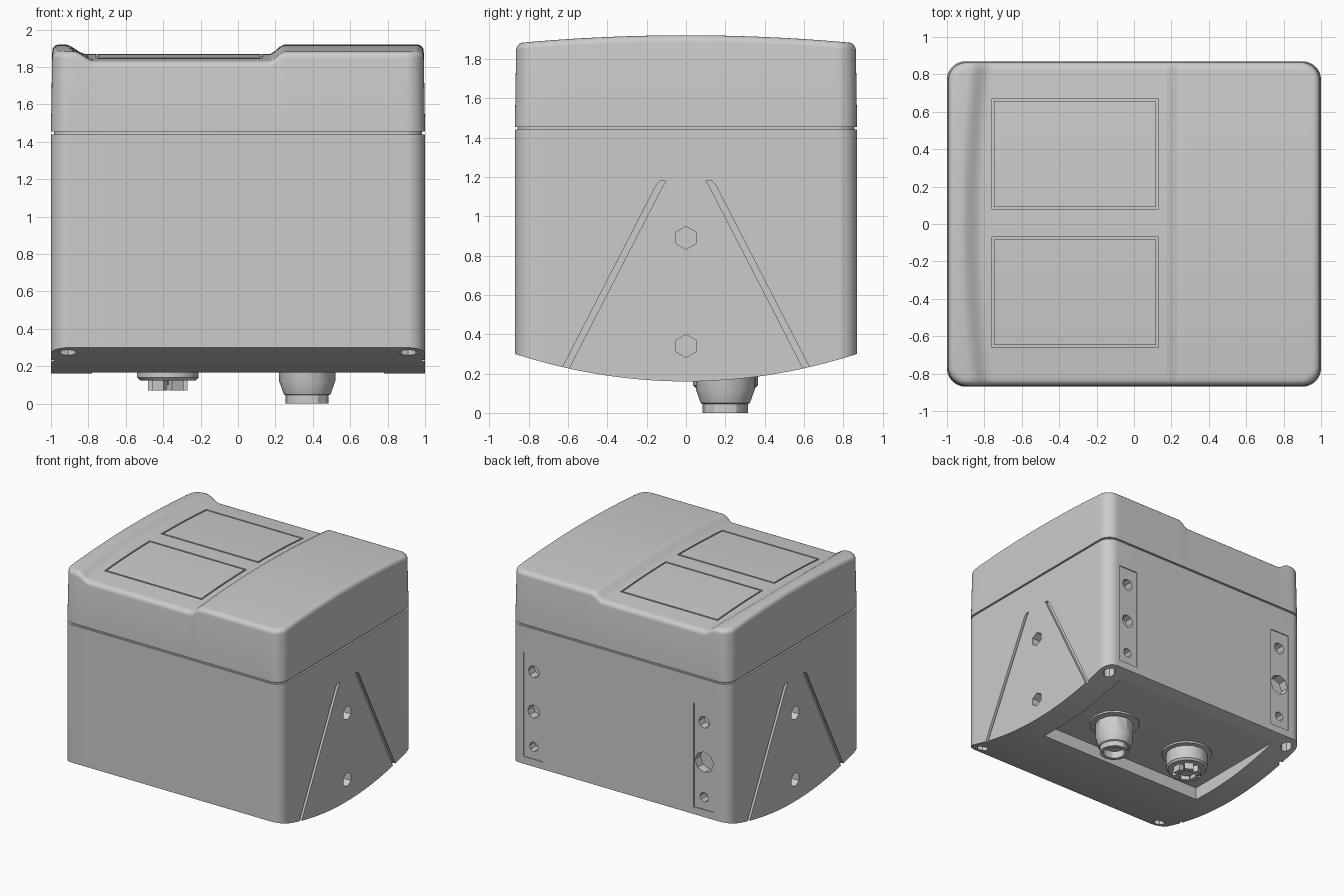
import bpy, bmesh, math
from mathutils import Vector, Matrix

if "Cube" in bpy.data.objects:
    bpy.data.objects.remove(bpy.data.objects["Cube"], do_unlink=True)

HALF_X, HALF_Y, CORNER = 1.0, 0.87, 0.1

grey = bpy.data.materials.new("light_grey_plastic")
grey.use_nodes = True
grey.diffuse_color = (0.6, 0.6, 0.6, 1)
for node in grey.node_tree.nodes:
    if node.type == 'BSDF_PRINCIPLED':
        node.inputs["Base Color"].default_value = (0.6, 0.6, 0.6, 1)


def finish(bm, name):
    bmesh.ops.recalc_face_normals(bm, faces=bm.faces)
    mesh = bpy.data.meshes.new(name)
    bm.to_mesh(mesh)
    bm.free()
    obj = bpy.data.objects.new(name, mesh)
    bpy.context.scene.collection.objects.link(obj)
    mesh.materials.append(grey)
    return obj


def activate(obj):
    bpy.ops.object.select_all(action='DESELECT')
    obj.select_set(True)
    bpy.context.view_layer.objects.active = obj


def smooth(obj, angle=30):
    activate(obj)
    bpy.ops.object.shade_smooth_by_angle(angle=math.radians(angle))


def cut(obj, bm):
    cutter = finish(bm, "cutter")
    cutter.hide_render = True
    activate(obj)
    mod = obj.modifiers.new("cut", 'BOOLEAN')
    mod.operation, mod.solver, mod.object = 'DIFFERENCE', 'EXACT', cutter
    bpy.ops.object.modifier_apply(modifier=mod.name)
    bpy.data.objects.remove(cutter, do_unlink=True)


def stations(half, count):
    """Grid lines: even in the middle, closer together in the rounded corners."""
    flat = half - CORNER
    ends = [flat + CORNER * math.sin(math.pi / 2 * i / 8) for i in range(1, 9)]
    mid = [-flat + 2 * flat * i / count for i in range(count + 1)]
    return [-e for e in reversed(ends)] + mid + ends


def round_corner(x, y):
    """Moves a point of the rectangle into the rounded outline; also gives the distance to the rim."""
    a = (abs(x) - HALF_X + CORNER) / CORNER
    b = (abs(y) - HALF_Y + CORNER) / CORNER
    if a > 0 and b > 0:
        a, b = a * math.sqrt(1 - b * b / 2), b * math.sqrt(1 - a * a / 2)
        x = math.copysign(HALF_X - CORNER + a * CORNER, x)
        y = math.copysign(HALF_Y - CORNER + b * CORNER, y)
        return x, y, CORNER * (1 - math.hypot(a, b))
    return x, y, min(HALF_X - abs(x), HALF_Y - abs(y))


def shell(name, bottom, top, taper=1.0, inset=1.0, nx=50, ny=20):
    """Rounded block between two height functions of x, y and rim distance."""
    bm = bmesh.new()
    xs, ys = stations(HALF_X, nx), stations(HALF_Y, ny)
    sheets = []
    for height, scale in ((bottom, inset), (top, taper * inset)):
        grid = []
        for x0 in xs:
            column = []
            for y0 in ys:
                x, y, d = round_corner(x0, y0)
                column.append(bm.verts.new((x * scale, y * scale, height(x, y, d))))
            grid.append(column)
        for i in range(len(xs) - 1):
            for j in range(len(ys) - 1):
                bm.faces.new((grid[i][j], grid[i + 1][j], grid[i + 1][j + 1], grid[i][j + 1]))
        rim = [c[0] for c in grid] + grid[-1][1:] + [c[-1] for c in reversed(grid[:-1])] + grid[0][-2:0:-1]
        sheets.append(rim)
    low, high = sheets
    for i in range(len(low)):
        bm.faces.new((low[i - 1], low[i], high[i], high[i - 1]))
    return finish(bm, name)


def prism(bm, points, offset):
    a = [bm.verts.new(p) for p in points]
    b = [bm.verts.new(Vector(p) + Vector(offset)) for p in points]
    bm.faces.new(a)
    bm.faces.new(b)
    for i in range(len(a)):
        bm.faces.new((a[i - 1], a[i], b[i], b[i - 1]))


def hole(bm, centre, axis, radius, depth, sides):
    turn = Vector(axis).to_track_quat('Z', 'Y').to_matrix().to_4x4()
    bmesh.ops.create_cone(bm, cap_ends=True, segments=sides, radius1=radius, radius2=radius,
                          depth=depth, matrix=Matrix.Translation(centre) @ turn)


def lathe(name, x, y, profile, sides):
    bm = bmesh.new()
    rings = [[bm.verts.new((x + r * math.cos(t), y + r * math.sin(t), z))
              for t in (math.tau * k / sides for k in range(sides))] for r, z in profile]
    for p, q in zip(rings, rings[1:]):
        for k in range(sides):
            bm.faces.new((p[k - 1], p[k], q[k], q[k - 1]))
    bm.faces.new(rings[0])
    bm.faces.new(rings[-1])
    return finish(bm, name)


def ramp(v, a, b):
    t = min(1, max(0, (v - a) / (b - a)))
    return t * t * (3 - 2 * t)


# Height of the lid: arched front to back, with a shallow dip over the panels
def lid_top(x, y, d):
    s = (y / HALF_Y) ** 2
    dip = ramp(x, -0.93 + 0.05 * s, -0.82 + 0.05 * s) * (1 - ramp(x, 0.17, 0.25))
    edge = 0.035
    inside = max(0, edge - d)
    return 1.92 - 0.04 * s - 0.05 * dip - edge + math.sqrt(max(0, edge ** 2 - inside ** 2))


# Main housing with curved underside
body = shell("housing", lambda x, y, d: 0.16 + 0.14 * (y / HALF_Y) ** 2, lambda x, y, d: 1.44, nx=8, ny=24)

# Shallow mounting strips on the back and the connector pocket underneath
bm = bmesh.new()
for x in (-0.77, 0.79):
    prism(bm, [(x - 0.09, 0.862, 0.36), (x + 0.09, 0.862, 0.36),
               (x + 0.09, 0.862, 1.22), (x - 0.09, 0.862, 1.22)], (0, 0.1, 0))
prism(bm, [(-0.78, -0.17, 0.05), (0.78, -0.17, 0.05), (0.78, 0.82, 0.05), (-0.78, 0.82, 0.05)], (0, 0, 0.22))
cut(body, bm)

# Slanted side grooves, mounting holes and corner screw holes
bm = bmesh.new()
for sx in (-1, 1):
    for sy in (-1, 1):
        prism(bm, [(sx * 0.98, sy * 0.65, 0.12), (sx * 0.98, sy * 0.115, 1.16), (sx * 0.98, sy * 0.1, 1.18),
                   (sx * 0.98, sy * 0.13, 1.18), (sx * 0.98, sy * 0.15, 1.16), (sx * 0.98, sy * 0.685, 0.12)],
              (sx * 0.1, 0, 0))
        hole(bm, (sx * 0.91, sy * 0.78, 0.2), (0, 0, 1), 0.05, 0.4, 8)
    for z in (0.34, 0.89):
        hole(bm, (sx, 0, z), (1, 0, 0), 0.058, 0.16, 6)
for x, middle in ((-0.77, 0.085), (0.79, 0.055)):
    for z, r in ((1.08, 0.05), (0.75, middle), (0.46, 0.04)):
        hole(bm, (x, 0.87, z), (0, 1, 0), r, 0.16, 8)
cut(body, bm)
smooth(body)

# Seam between housing and lid
seam = shell("seam", lambda x, y, d: 1.42, lambda x, y, d: 1.48, inset=0.985, nx=2, ny=2)
smooth(seam)

# Lid with two outlined panels
lid = shell("lid", lambda x, y, d: 1.455, lid_top, taper=0.993, nx=72, ny=24)
bm = bmesh.new()
for y0, y1 in ((-0.66, -0.07), (0.08, 0.67)):
    loops = []
    for g in (0, 0.012):
        corners = [(-0.76 + g, y0 + g), (0.13 - g, y0 + g), (0.13 - g, y1 - g), (-0.76 + g, y1 - g)]
        for floor in (True, False):
            loops.append([bm.verts.new((x, y, lid_top(x, y, 1) - 0.012 if floor else 2)) for x, y in corners])
    out_low, out_high, in_low, in_high = loops
    for a, b in ((out_low, out_high), (out_high, in_high), (in_high, in_low), (in_low, out_low)):
        for k in range(4):
            bm.faces.new((a[k - 1], a[k], b[k], b[k - 1]))
cut(lid, bm)
smooth(lid)

# Cable gland under the left side
gland = lathe("cable_gland", 0.37, 0.2, [(0.2, 0.28), (0.2, 0.255), (0.15, 0.25), (0.15, 0.12), (0.125, 0.05),
                                         (0.115, 0.045), (0.115, 0), (0.085, 0), (0.085, 0.06)], 12)
smooth(gland)

# Socket with a ring of prongs under the right side
SOCKET_X, SOCKET_Y = -0.375, 0.2
socket = lathe("socket_base", SOCKET_X, SOCKET_Y, [(0.2, 0.28), (0.2, 0.255), (0.165, 0.25), (0.165, 0.14),
                                                   (0.15, 0.125), (0.06, 0.125), (0.06, 0.1)], 16)
smooth(socket)
bm = bmesh.new()
for k in range(6):
    t = math.tau * k / 6
    place = Matrix.Translation((SOCKET_X, SOCKET_Y, 0.105)) @ Matrix.Rotation(t, 4, 'Z')
    place = place @ Matrix.Translation((0.085, 0, 0)) @ Matrix.Diagonal((0.04, 0.07, 0.07, 1))
    bmesh.ops.create_cube(bm, size=1, matrix=place)
finish(bm, "socket_prongs")
